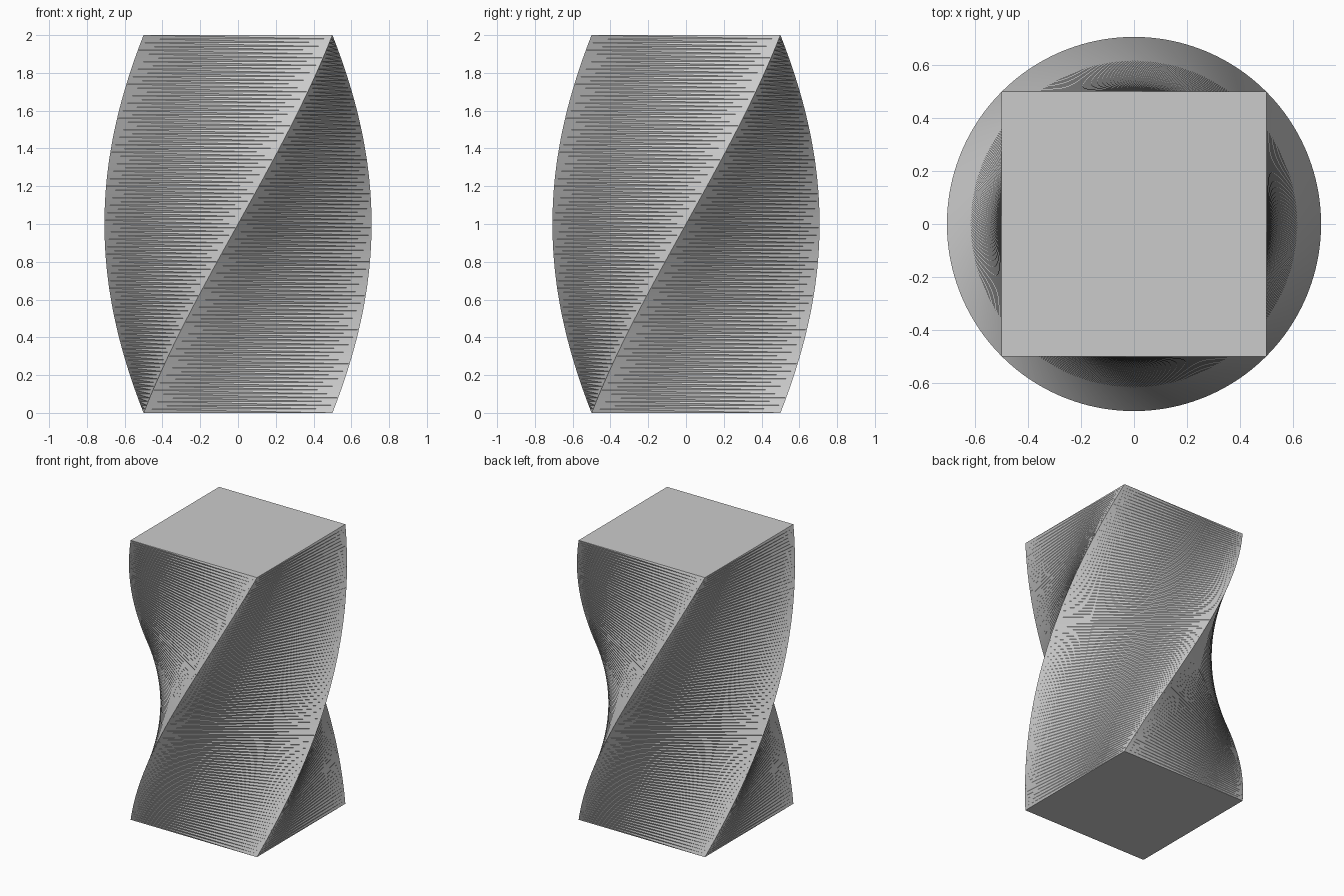
import bpy
import bmesh
from math import cos, sin, pi, sqrt

SIDES = 4
SLICES = 100
HEIGHT = 2.0
RADIUS = sqrt(0.5)      # corner radius of a unit square
TWIST = pi / 2          # quarter turn, counter-clockwise going up

cube = bpy.data.objects.get("Cube")
if cube:
    bpy.data.objects.remove(cube, do_unlink=True)

# Plain grey material
grey = bpy.data.materials.new("light_grey")
colour = (0.6, 0.6, 0.6, 1.0)
grey.use_nodes = True
grey.diffuse_color = colour
grey.node_tree.nodes["Principled BSDF"].inputs["Base Color"].default_value = colour

bm = bmesh.new()


def ring(level):
    """Square cross-section, turned in proportion to its height."""
    t = level / SLICES
    start = pi / 4 + TWIST * t
    angles = [start + 2 * pi * k / SIDES for k in range(SIDES)]
    return [bm.verts.new((RADIUS * cos(a), RADIUS * sin(a), HEIGHT * t)) for a in angles]


rings = [ring(i) for i in range(SLICES + 1)]

# Twisted walls, each slice split along its shorter diagonal
for low, high in zip(rings, rings[1:]):
    for k in range(SIDES):
        n = (k + 1) % SIDES
        bm.faces.new((low[k], low[n], high[k]))
        bm.faces.new((low[n], high[n], high[k]))

# End caps
bm.faces.new(rings[0][::-1])
bm.faces.new(rings[-1])

mesh = bpy.data.meshes.new("twisted_column")
bm.to_mesh(mesh)
bm.free()
mesh.materials.append(grey)
column = bpy.data.objects.new("twisted_column", mesh)
bpy.context.collection.objects.link(column)
